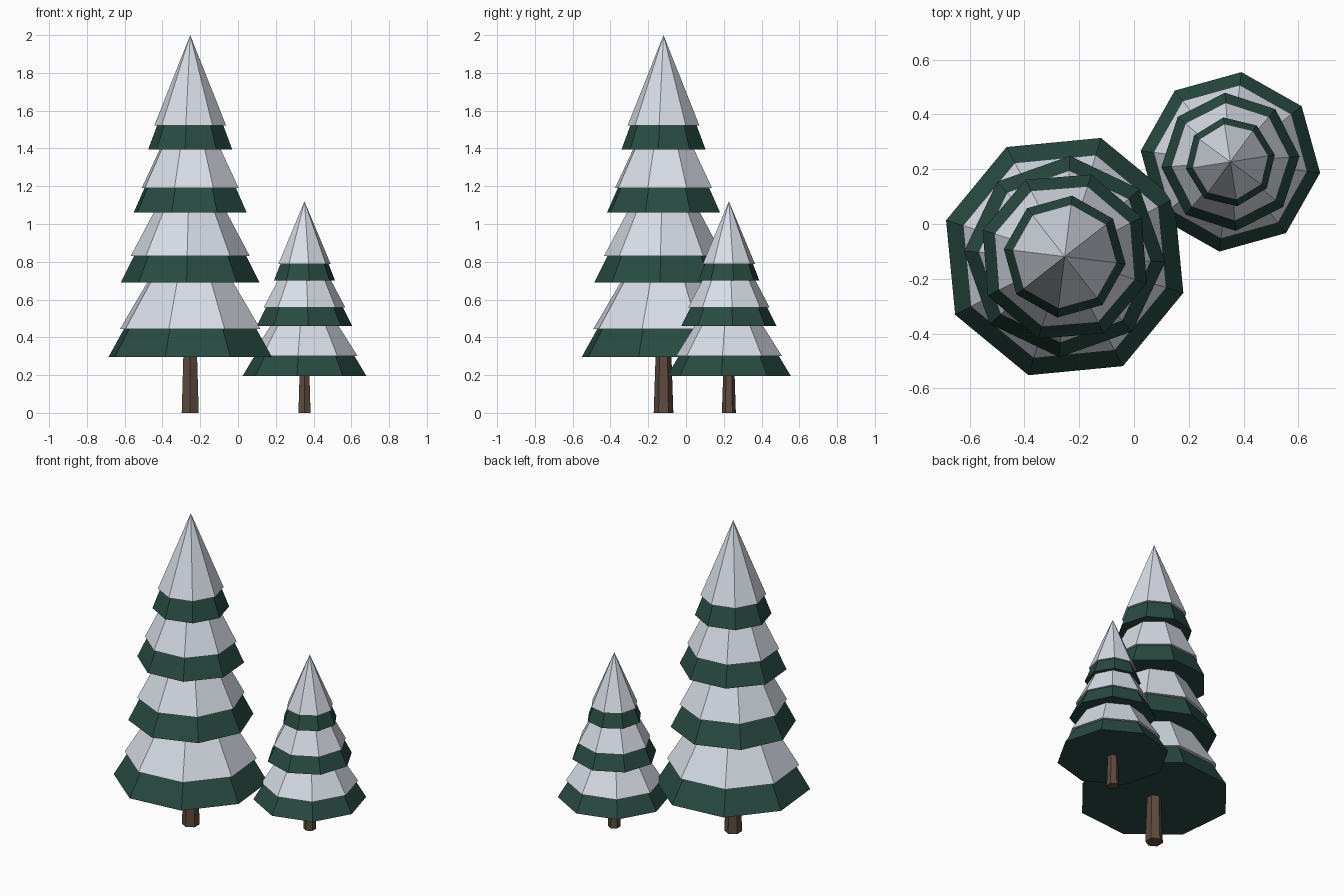
import bpy
import bmesh
from math import radians
from mathutils import Matrix

if "Cube" in bpy.data.objects:
    bpy.data.objects.remove(bpy.data.objects["Cube"], do_unlink=True)


def make_material(name, colour):
    mat = bpy.data.materials.new(name)
    mat.use_nodes = True
    mat.diffuse_color = (*colour, 1)
    mat.node_tree.nodes["Principled BSDF"].inputs["Base Color"].default_value = (*colour, 1)
    return mat


NEEDLES = make_material("dark_green_needles", (0.021, 0.07, 0.054))
SNOW = make_material("pale_snow", (0.78, 0.83, 0.91))
BARK = make_material("brown_bark", (0.11, 0.068, 0.046))


def cone(name, mat, centre, bottom, top, r_bottom, r_top, sides, turn):
    """Flat-shaded closed cone or frustum; turn is the angle of its first corner."""
    bm = bmesh.new()
    bmesh.ops.create_cone(bm, cap_ends=True, segments=sides, radius1=r_bottom,
                          radius2=r_top, depth=top - bottom)
    # put the first corner on +x, whatever the primitive starts with
    first = max(bm.verts, key=lambda v: v.co.xy.length).co
    spin = radians(turn) - first.xy.angle_signed((1, 0))
    bmesh.ops.rotate(bm, verts=bm.verts, cent=(0, 0, 0), matrix=Matrix.Rotation(spin, 3, "Z"))
    bmesh.ops.translate(bm, verts=bm.verts, vec=(*centre, (bottom + top) / 2))
    bmesh.ops.remove_doubles(bm, verts=bm.verts, dist=1e-5)
    mesh = bpy.data.meshes.new(name)
    bm.to_mesh(mesh)
    bm.free()
    mesh.materials.append(mat)
    obj = bpy.data.objects.new(name, mesh)
    bpy.context.collection.objects.link(obj)
    return obj


SNOW_LINE = 0.207    # part of each tier left green below the snow
SNOW_RADIUS = 0.857  # snow rim relative to the tier's brim
BLUNT = 0.08         # hidden top of the lower tiers


def fir(name, centre, trunk_radius, tiers):
    """tiers: (bottom height, top height, brim radius, turn), lowest first."""
    cone(name + "_trunk", BARK, centre, 0, tiers[0][0] + 0.05,
         trunk_radius, trunk_radius * 0.78, 6, 30)
    for i, (bottom, top, radius, turn) in enumerate(tiers):
        tip = 0 if i == len(tiers) - 1 else BLUNT * radius
        snow_bottom = bottom + SNOW_LINE * (top - bottom)
        label = f"{name}_tier_{i + 1}"
        cone(label + "_branches", NEEDLES, centre, bottom, top - 0.005, radius, tip, 8, turn)
        cone(label + "_snow", SNOW, centre, snow_bottom, top, radius * SNOW_RADIUS, tip, 8, turn)


# Tall fir with four tiers
fir("tall_fir", (-0.253, -0.119), 0.052, [
    (0.295, 1.02, 0.453, 28),
    (0.69, 1.37, 0.368, 42),
    (1.06, 1.69, 0.315, 27),
    (1.395, 2.0, 0.224, 38),
])

# Small fir with three tiers
fir("small_fir", (0.352, 0.227), 0.037, [
    (0.196, 0.705, 0.33, 38),
    (0.46, 0.93, 0.253, 4.5),
    (0.70, 1.12, 0.164, 9),
])
